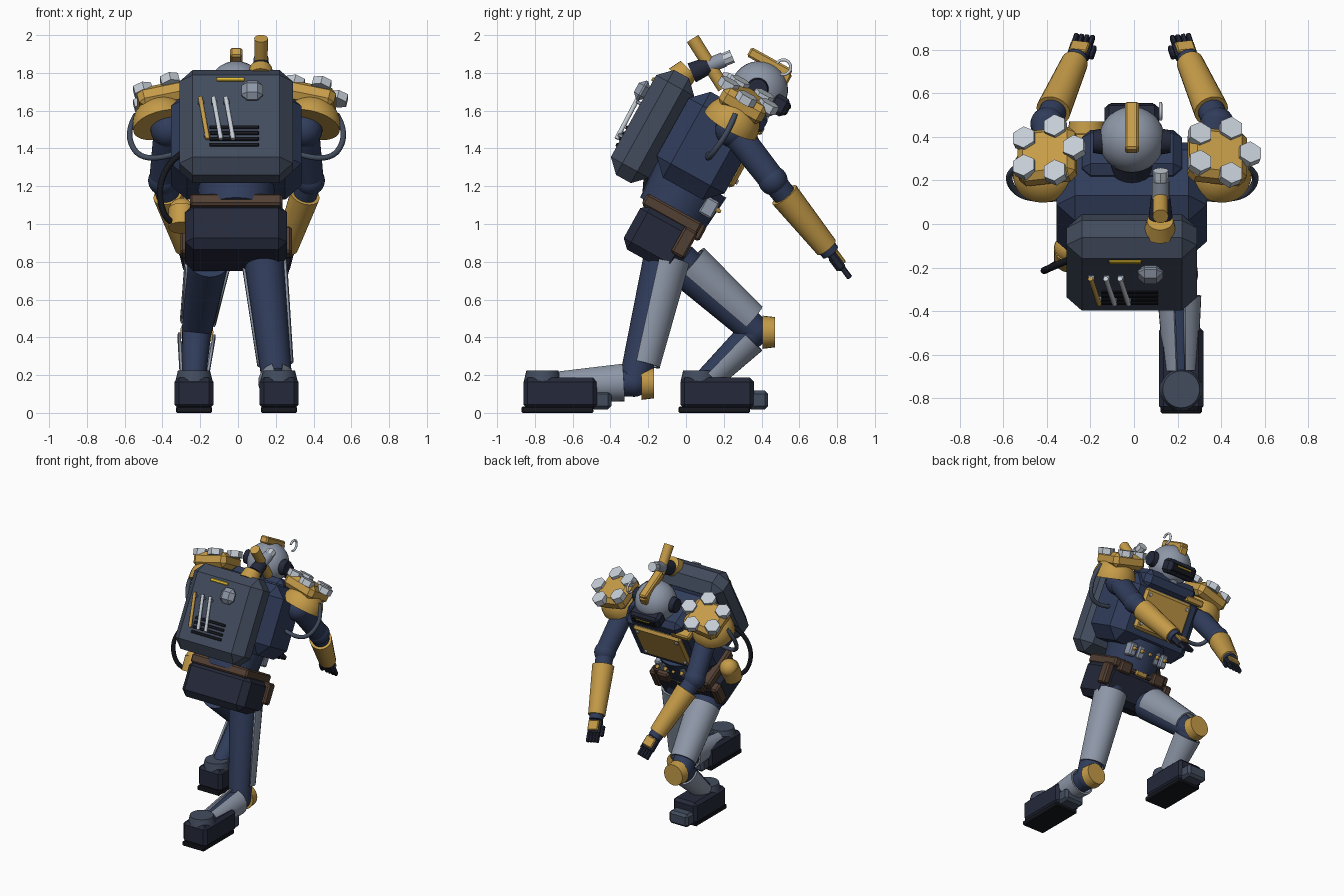
import bpy, bmesh, math
from mathutils import Matrix, Vector

if "Cube" in bpy.data.objects:
    bpy.data.objects.remove(bpy.data.objects["Cube"])

COL = dict(navy=(.03, .046, .105), dark=(.018, .022, .042), slate=(.055, .072, .11), grey=(.27, .31, .39),
           light=(.55, .6, .66), gold=(.56, .33, .065), brown=(.085, .05, .033), black=(.008, .009, .013), yellow=(.75, .5, .03))
MATS = {}
for k, c in COL.items():
    MATS[k] = bpy.data.materials.new(k)
    MATS[k].diffuse_color = (*c, 1)

I = Matrix.Translation((-.008, 0, 0))
T = Matrix.Translation((-.01, 0, 0)) @ Matrix.Rotation(math.radians(-29), 4, 'X')  # leaning torso frame


def finish(name, bm, col, M=I):
    bm.transform(M)
    bmesh.ops.recalc_face_normals(bm, faces=bm.faces)
    for f in bm.faces:
        f.smooth = True
    for e in bm.edges:
        e.smooth = len(e.link_faces) == 2 and e.calc_face_angle(0) < .55
    me = bpy.data.meshes.new(name)
    bm.to_mesh(me)
    bm.free()
    me.materials.append(MATS[col])
    ob = bpy.data.objects.new(name, me)
    bpy.context.collection.objects.link(ob)
    return ob


def box(name, c, size, col, bev=.01, M=I):
    bm = bmesh.new()
    bmesh.ops.create_cube(bm, size=1)
    bm.transform(Matrix.Translation(c) @ Matrix.Diagonal((*size, 1)))
    if bev:
        bmesh.ops.bevel(bm, geom=bm.edges[:], offset=bev, segments=1, affect='EDGES')
    return finish(name, bm, col, M)


def rod(name, a, b, r1, r2, col, n=24, M=I):
    a, b = Vector(a), Vector(b)
    bm = bmesh.new()
    bmesh.ops.create_cone(bm, cap_ends=True, segments=n, radius1=r1, radius2=r2, depth=(b - a).length)
    bm.transform(Matrix.Translation((a + b) / 2) @ (b - a).to_track_quat('Z', 'Y').to_matrix().to_4x4())
    return finish(name, bm, col, M)


def ball(name, c, r, col, M=I, half=False):
    bm = bmesh.new()
    bmesh.ops.create_uvsphere(bm, u_segments=32, v_segments=16, radius=r)
    if half:
        bmesh.ops.bisect_plane(bm, geom=bm.verts[:] + bm.edges[:] + bm.faces[:], plane_co=(0, 0, 0),
                               plane_no=(0, 0, 1), clear_inner=True)
        bmesh.ops.holes_fill(bm, edges=[e for e in bm.edges if e.is_boundary])
    bm.transform(Matrix.Translation(c))
    return finish(name, bm, col, M)


def shell(name, a, b, r1, r2, face, span, col):
    """Curved armour plate wrapped around the axis a-b, opening away from face."""
    a, b = Vector(a), Vector(b)
    z = (b - a).normalized()
    x = Vector(face)
    x = (x - z * x.dot(z)).normalized()
    y = z.cross(x)
    bm = bmesh.new()
    rows = []
    for p, r in ((a, r1), (b, r2)):
        rows.append([bm.verts.new(p + r * (x * math.cos(t) + y * math.sin(t)))
                     for t in [math.radians(span) * (i / 16 - .5) for i in range(17)]])
    for i in range(16):
        bm.faces.new((rows[0][i], rows[0][i + 1], rows[1][i + 1], rows[1][i]))
    m = finish(name, bm, col).modifiers.new('thick', 'SOLIDIFY')
    m.thickness, m.offset = .014, 0


def tube(name, pts, r, col, M=I):
    cu = bpy.data.curves.new(name, 'CURVE')
    cu.dimensions, cu.bevel_depth, cu.bevel_resolution, cu.use_fill_caps = '3D', r, 3, True
    sp = cu.splines.new('NURBS')
    sp.points.add(len(pts) - 1)
    for p, q in zip(sp.points, pts):
        p.co = (*q, 1)
    sp.use_endpoint_u, sp.order_u = True, 3
    cu.materials.append(MATS[col])
    ob = bpy.data.objects.new(name, cu)
    ob.matrix_world = M
    bpy.context.collection.objects.link(ob)


# legs: hip, knee, ankle, boot heel y, shin plate direction, plate spans
for n, hip, knee, ank, heel, sf, ts, ss in (
        ('rear', (.14, -.11, .86), (.215, -.275, .165), (.225, -.74, .14), -.87, (0, 0, -1), 210, 330),
        ('lead', (-.15, -.04, .80), (-.21, .365, .435), (-.225, .09, .16), -.04, (0, 1, .1), 225, 210)):
    H, K, A = Vector(hip), Vector(knee), Vector(ank)
    rod(n + '_thigh', H, K, .108, .08, 'navy')
    ball(n + '_knee_joint', K, .08, 'navy')
    rod(n + '_shin', K, A, .078, .06, 'navy')
    o = Vector((0, .022, .012))
    shell(n + '_thigh_plate', H.lerp(K, .08) + o, H.lerp(K, .88) + o, .115, .09, (0, 1, .5), ts, 'grey')
    shell(n + '_shin_plate', K.lerp(A, .12), K.lerp(A, .85), .095, .072, sf, ss, 'grey')
    rod(n + '_knee_pad', K + Vector((0, .04, -.008)), K + Vector((0, .105, -.008)), .088, .08, 'gold')
    x = A.x
    box(n + '_boot_sole', (x, heel + .19, .017), (.19, .38, .034), 'black', .006)
    box(n + '_boot_body', (x, heel + .205, .104), (.205, .39, .165), 'dark', .022)
    box(n + '_boot_toe', (x, heel + .42, .068), (.165, .11, .1), 'slate', .018)
    rod(n + '_boot_cuff', (x, heel + .11, .17), (x, heel + .11, .225), .098, .085, 'slate')

# pelvis, belt, abdomen
box('pelvis', (0, -.575, .74), (.54, .325, .27), 'dark', .045, T)
box('belt', (0, -.575, .885), (.49, .335, .07), 'brown', .012, T)
rod('waist', (0, -.575, .88), (0, -.575, 1.1), .19, .21, 'navy', 24, T)
box('belt_buckle', (0, -.405, .885), (.1, .03, .08), 'gold', .01, T)
for s in (1, -1):
    box('side_pouch', (s * .265, -.445, .785), (.06, .08, .16), 'brown', .012, T)
    box('front_pouch', (s * .15, -.41, .87), (.1, .06, .09), 'brown', .012, T)
for i in range(5):
    x = -.14 + .07 * i
    box('belly_cell', (x, -.42, 1.01), (.055, .08, .1), 'grey', .01, T)
    rod('belly_cell_tip', (x, -.39, 1.02), (x, -.355, 1.02), .018, .008, 'gold', 12, T)

# chest
box('chest', (0, -.59, 1.29), (.69, .41, .52), 'navy', .085, T)
box('chest_collar', (0, -.49, 1.53), (.46, .24, .14), 'navy', .04, T)
box('chest_plate', (0, -.38, 1.31), (.42, .04, .31), 'gold', .018, T)
for sx in (-.17, .17):
    for w in (1.2, 1.42):
        rod('chest_rivet', (sx, -.365, w), (sx, -.35, w), .014, .012, 'light', 10, T)
rod('neck', (0, -.53, 1.48), (0, -.5, 1.64), .13, .11, 'dark', 24, T)

# backpack and its fittings
box('backpack', (0, -.89, 1.24), (.6, .23, .635), 'slate', .07, T)
box('pack_label_bar', (-.03, -1.0, 1.46), (.15, .03, .022), 'yellow', .004, T)
box('pack_knob', (.085, -1.03, 1.38), (.115, .07, .115), 'grey', .03, T)
for i in range(4):
    box('pack_vent', (-.01, -1.006, 1.065 + .035 * i), (.26, .014, .02), 'black', .003, T)
for x, c in ((-.19, 'gold'), (-.12, 'light'), (-.055, 'light')):
    rod('pack_rod', (x, -1.03, 1.34), (x + .04, -1.025, 1.09), .012, .012, c, 12, T)
    for f in (.1, .9):
        box('pack_rod_clip', (x + .04 * f, -1.013, 1.34 - .25 * f), (.03, .035, .018), 'grey', .003, T)
rod('chimney_base', (.13, -.89, 1.53), (.13, -.87, 1.6), .075, .06, 'gold', 24, T)
rod('chimney_pipe', (.13, .2, 1.72), (.13, .035, 1.982), .034, .036, 'gold')
rod('chimney_joint', (.13, .03, 1.80), (.13, .12, 1.84), .055, .045, 'dark')
rod('lamp_barrel', (.13, .1, 1.83), (.13, .2, 1.87), .04, .04, 'grey')
rod('lamp_head', (.13, .19, 1.865), (.13, .245, 1.888), .035, .036, 'light', 8)

# hip canister and hose
rod('canister', (-.29, -.16, .98), (-.29, -.11, 1.08), .07, .07, 'gold')
ball('canister_top', (-.29, -.11, 1.07), .068, 'gold')
tube('canister_hose', [(-.28, -.16, 1.38), (-.35, -.19, 1.34), (-.42, -.22, 1.18), (-.37, -.2, 1.0), (-.3, -.15, 1.0)], .016, 'black')

# head
hw = 1.684
ball('helmet', (0, -.49, hw), .152, 'grey', T)
box('crest', (0, -.51, 1.835), (.065, .25, .055), 'gold', .01, T)
box('crest_front', (0, -.4, 1.8), (.065, .05, .08), 'gold', .01, T)
box('visor_frame', (0, -.36, hw - .02), (.25, .1, .105), 'dark', .02, T)
box('visor_glass', (0, -.315, hw - .02), (.21, .03, .07), 'black', .01, T)
box('visor_strip', (0, -.303, hw - .005), (.12, .012, .012), 'yellow', .002, T)
rod('respirator', (0, -.44, hw - .13), (0, -.375, hw - .13), .045, .036, 'grey', 16, T)
for s in (1, -1):
    rod('ear_cap', (s * .13, -.5, hw), (s * .178, -.5, hw), .06, .052, 'dark', 24, T)
arc = [(.13, .515 + .04 * math.cos(t), 1.83 + .04 * math.sin(t)) for t in [math.radians(150 - 24 * i) for i in range(12)]]
tube('helmet_hook', arc, .008, 'light')

# shoulders, arms and hands
for s in (1, -1):
    n = 'right' if s > 0 else 'left'
    R = T.to_3x3().to_4x4() @ Matrix.Rotation(math.radians(s * 13), 4, 'Y')
    D = Matrix.Translation((s * .395 - .008, .235, 1.525)) @ R
    P = Matrix.Translation((s * .39 - .008, .31, 1.645)) @ R
    ball(n + '_shoulder_dome', (0, 0, 0), .155, 'gold', D, True)
    box(n + '_shoulder_pad', (0, 0, 0), (.27, .26, .11), 'gold', .03, P)
    for i in range(5):
        t = math.tau * i / 5
        x, y = .13 * math.cos(t) + .01, .125 * math.sin(t)
        rod(n + '_pad_stud', (x, y, .03), (x, y, .076), .056, .056, 'light', 6, P)
    tube(n + '_shoulder_hose', [(s * .53, .26, 1.58), (s * .58, .23, 1.5), (s * .54, .14, 1.37), (s * .43, .11, 1.34),
                                (s * .33, .12, 1.37)], .015, 'slate')
    S, E, W = Vector((s * .36, .25, 1.5)), Vector((s * .39, .46, 1.23)), Vector((s * .255, .765, .85))
    ball(n + '_shoulder_joint', S, .095, 'navy')
    rod(n + '_upper_arm', S, E, .078, .072, 'navy')
    ball(n + '_elbow', E, .078, 'navy')
    rod(n + '_forearm', E, W, .065, .05, 'navy')
    rod(n + '_forearm_guard', E.lerp(W, .2), E.lerp(W, .93), .08, .062, 'gold', 20)
    d = Vector((-s * .2, .58, -.79)).normalized()
    X = Vector((1, 0, 0))
    X = (X - d * X.dot(d)).normalized()
    Y = (-d).cross(X)
    M = Matrix.Translation(W + Vector((-.008, -.01, .01))) @ Matrix((X, Y, -d)).transposed().to_4x4()
    box(n + '_palm', (0, 0, -.065), (.1, .05, .11), 'dark', .012, M)
    box(n + '_hand_plate', (0, .03, -.06), (.085, .02, .075), 'gold', .006, M)
    for i in range(4):
        box(n + '_finger', (-.037 + .025 * i, .005, -.145), (.022, .03, .07), 'dark', .005, M)
    box(n + '_thumb', (-s * .055, -.015, -.09), (.026, .03, .08), 'dark', .006, M)

# small bracket on the left collar
box('collar_bracket', (-.22, -.4, 1.5), (.16, .07, .05), 'gold', .01, T)

for m in bpy.data.materials:
    if m.users and not m.is_grease_pencil:
        m.use_nodes = True
        m.node_tree.nodes["Principled BSDF"].inputs["Base Color"].default_value = m.diffuse_color
